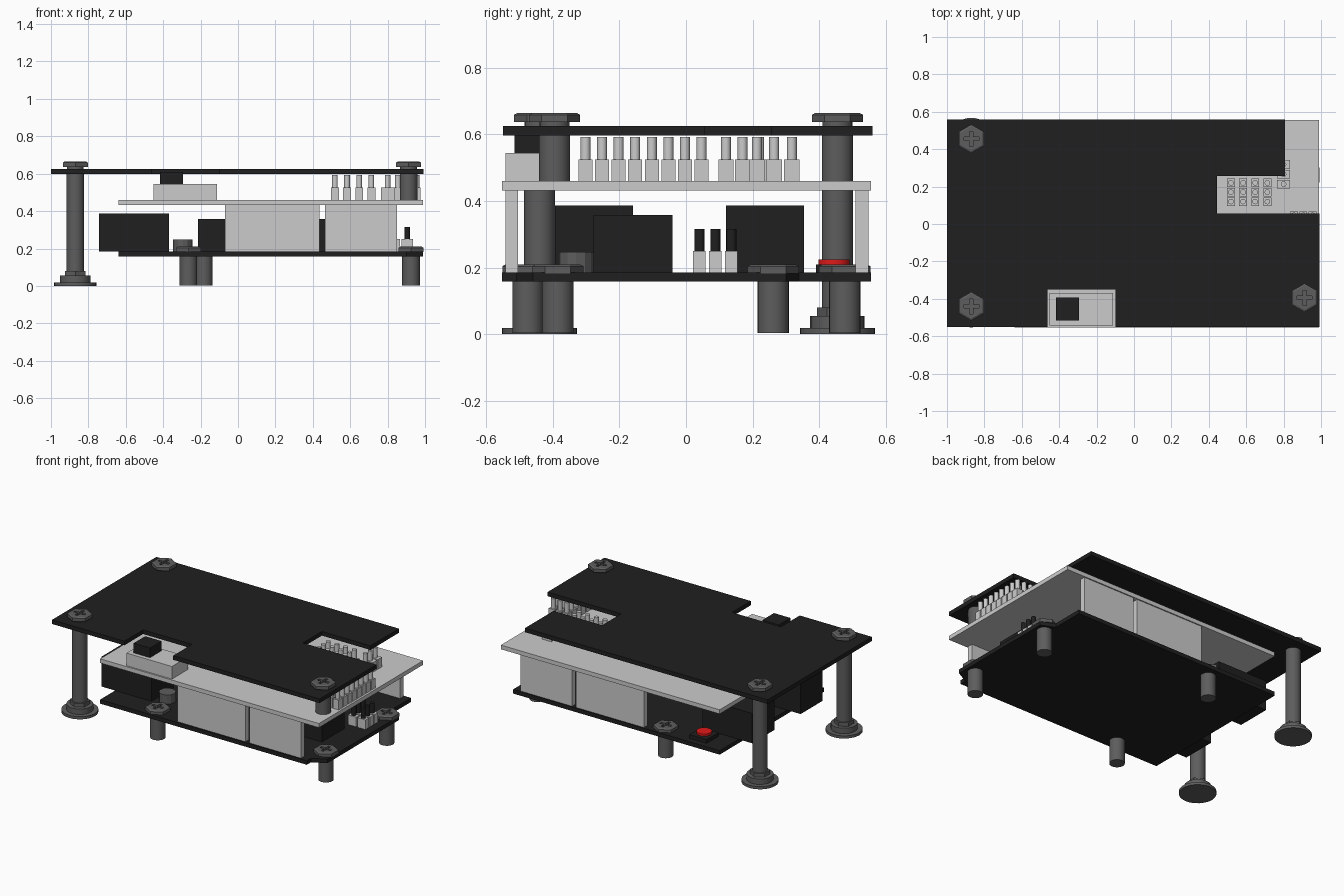
import bpy, bmesh, math
from mathutils import Matrix

if "Cube" in bpy.data.objects:
    bpy.data.objects.remove(bpy.data.objects["Cube"])


def material(name, rgb):
    m = bpy.data.materials.new(name)
    m.diffuse_color = (*rgb, 1)
    m.use_nodes = True
    m.node_tree.nodes["Principled BSDF"].inputs["Base Color"].default_value = m.diffuse_color
    return m


BLACK = material("black", (0.014, 0.014, 0.014))
STEEL = material("dark_steel", (0.11, 0.11, 0.11))
RED = material("red", (0.75, 0.01, 0.01))


def add(name, bm, mat=None, smooth=False):
    bmesh.ops.recalc_face_normals(bm, faces=bm.faces)
    me = bpy.data.meshes.new(name)
    bm.to_mesh(me)
    bm.free()
    ob = bpy.data.objects.new(name, me)
    bpy.context.collection.objects.link(ob)
    if mat:
        me.materials.append(mat)
    if smooth:
        bpy.ops.object.select_all(action='DESELECT')
        ob.select_set(True)
        bpy.context.view_layer.objects.active = ob
        bpy.ops.object.shade_smooth_by_angle(angle=math.radians(35))
    return ob


def put_box(bm, x0, x1, y0, y1, z0, z1):
    m = Matrix.Translation(((x0 + x1) / 2, (y0 + y1) / 2, (z0 + z1) / 2))
    bmesh.ops.create_cube(bm, size=1, matrix=m @ Matrix.Diagonal((x1 - x0, y1 - y0, z1 - z0, 1)))


def put_cyl(bm, x, y, z0, z1, r, n=24, r2=None):
    bmesh.ops.create_cone(bm, cap_ends=True, segments=n, radius1=r, radius2=r if r2 is None else r2,
                          depth=z1 - z0, matrix=Matrix.Translation((x, y, (z0 + z1) / 2)))


def box(name, *dims, mat=None):
    bm = bmesh.new()
    put_box(bm, *dims)
    return add(name, bm, mat)


def cyl(name, x, y, z0, z1, r, mat=None, n=24):
    bm = bmesh.new()
    put_cyl(bm, x, y, z0, z1, r, n)
    return add(name, bm, mat, n > 12)


def plate(name, outline, z0, z1, mat=None):
    bm = bmesh.new()
    face = bm.faces.new([bm.verts.new((x, y, z0)) for x, y in outline])
    ext = bmesh.ops.extrude_face_region(bm, geom=[face])
    bmesh.ops.translate(bm, vec=(0, 0, z1 - z0),
                        verts=[v for v in ext['geom'] if isinstance(v, bmesh.types.BMVert)])
    return add(name, bm, mat)


# Three stacked boards
plate("top_plate", [(-1, -.55), (-.462, -.55), (-.462, -.35), (-.098, -.35), (-.098, -.55),
                    (.993, -.55), (.993, .055), (.445, .055), (.445, .257), (.807, .257),
                    (.807, .56), (-1, .56)], .597, .625, BLACK)
box("middle_board", -.64, .99, -.553, .556, .432, .46)
plate("lower_board", [(-.64, -.553), (.9, -.553), (.9, -.51), (.99, -.46), (.99, .3), (.9, .34),
                      (.9, .556), (-.64, .556)], .158, .185, BLACK)

# Bolt head with a cross recess, shared by every bolt
bm = bmesh.new()
put_cyl(bm, 0, 0, .012, .034, .077, 6)
put_cyl(bm, 0, 0, .034, .04, .077, 6, .066)
bmesh.ops.remove_doubles(bm, verts=bm.verts, dist=1e-5)
inner = [f for f in bm.faces if abs(f.calc_center_median().z - .034) < 1e-4]
bmesh.ops.delete(bm, geom=inner, context='FACES_ONLY')
head = add("bolt_head", bm, STEEL)
bm = bmesh.new()
a, b = .04, .009
cross = [(a, -b), (a, b), (b, b), (b, a), (-b, a), (-b, b), (-a, b), (-a, -b),
         (-b, -b), (-b, -a), (b, -a), (b, -b)]
bm.free()
cutter = plate("cross_cutter", cross, .025, .06, BLACK)
mod = head.modifiers.new("recess", 'BOOLEAN')
mod.object = cutter
mod.solver = 'EXACT'
deps = bpy.context.evaluated_depsgraph_get()
bolt_mesh = bpy.data.meshes.new_from_object(head.evaluated_get(deps))
bpy.data.objects.remove(head)
bpy.data.objects.remove(cutter)


def bolt(name, x, y, z):
    ob = bpy.data.objects.new(name, bolt_mesh)
    ob.location = (x, y, z)
    bpy.context.collection.objects.link(ob)
    cyl(name + "_neck", x, y, z, z + .014, .045, STEEL)


# Tall corner posts with feet, and the short post on the middle board
for i, y in enumerate((-.44, .455)):
    cyl(f"tall_post_{i}", -.87, y, .06, .597, .047, STEEL)
    bolt(f"tall_post_bolt_{i}", -.87, y, .625)
    cyl(f"foot_disc_{i}", -.87, y, 0, .018, .113, STEEL, 32)
    cyl(f"foot_collar_{i}", -.87, y, .018, .055, .082, STEEL)
    cyl(f"foot_nut_{i}", -.87, y, .05, .08, .062, STEEL, 6)
cyl("short_post", .912, -.395, .46, .597, .047, STEEL)
bolt("short_post_bolt", .912, -.395, .625)

# Standoffs under the lower board
for i, (x, y) in enumerate([(-.265, -.475), (-.183, .477), (.925, -.385), (.925, .262)]):
    cyl(f"standoff_{i}", x, y, 0.003, .158, .047, STEEL)
    bolt(f"standoff_bolt_{i}", x, y, .17)

# Socket strips joining lower and middle boards
for side, (y0, y1) in {"front": (-.543, -.505), "back": (.51, .548)}.items():
    box(f"{side}_socket_long", -.07, .435, y0, y1, .185, .432)
    box(f"{side}_socket_short", .465, .85, y0, y1, .185, .432)

# Components on the lower board
box("power_jack", -.742, -.37, -.393, -.16, .185, .386, mat=BLACK)
box("data_port", -.742, -.37, .12, .355, .185, .386, mat=BLACK)
box("main_chip", -.215, .82, -.278, -.04, .185, .358, mat=BLACK)
cyl("capacitor", -.295, -.33, .185, .247, .052, STEEL, 12)
box("reset_base", -.515, -.385, .39, .515, .185, .21, mat=BLACK)
cyl("reset_button", -.447, .445, .21, .225, .047, RED)


def pins(name, xs, ys, z, bw, bd, bh, r, top, mat=None):
    blocks, rods = bmesh.new(), bmesh.new()
    for x in xs:
        for y in ys:
            put_box(blocks, x - bw / 2, x + bw / 2, y - bd / 2, y + bd / 2, z, z + bh)
            put_cyl(rods, x, y, z + bh, top, r, 12)
    add(name + "_blocks", blocks)
    add(name + "_pins", rods, mat, True)


# Pin headers
pins("side_header", [.835, .905], [.04, .088, .136], .185, .06, .038, .065, .015, .316, BLACK)
pins("edge_header", [.855, .905, .955], [-.302 + .0498 * i for i in range(8)],
     .46, .042, .042, .065, .015, .593)
pins("inner_header", [.518, .583, .648, .713], [.12, .17, .22], .46, .042, .046, .065, .015, .593)
pins("corner_header", [.8], [.213, .265, .318], .46, .07, .046, .065, .015, .593)

# Power switch on the middle board
box("switch_body", -.452, -.113, -.542, -.37, .46, .545)
box("switch_key", -.417, -.295, -.515, -.392, .545, .61, mat=BLACK)
